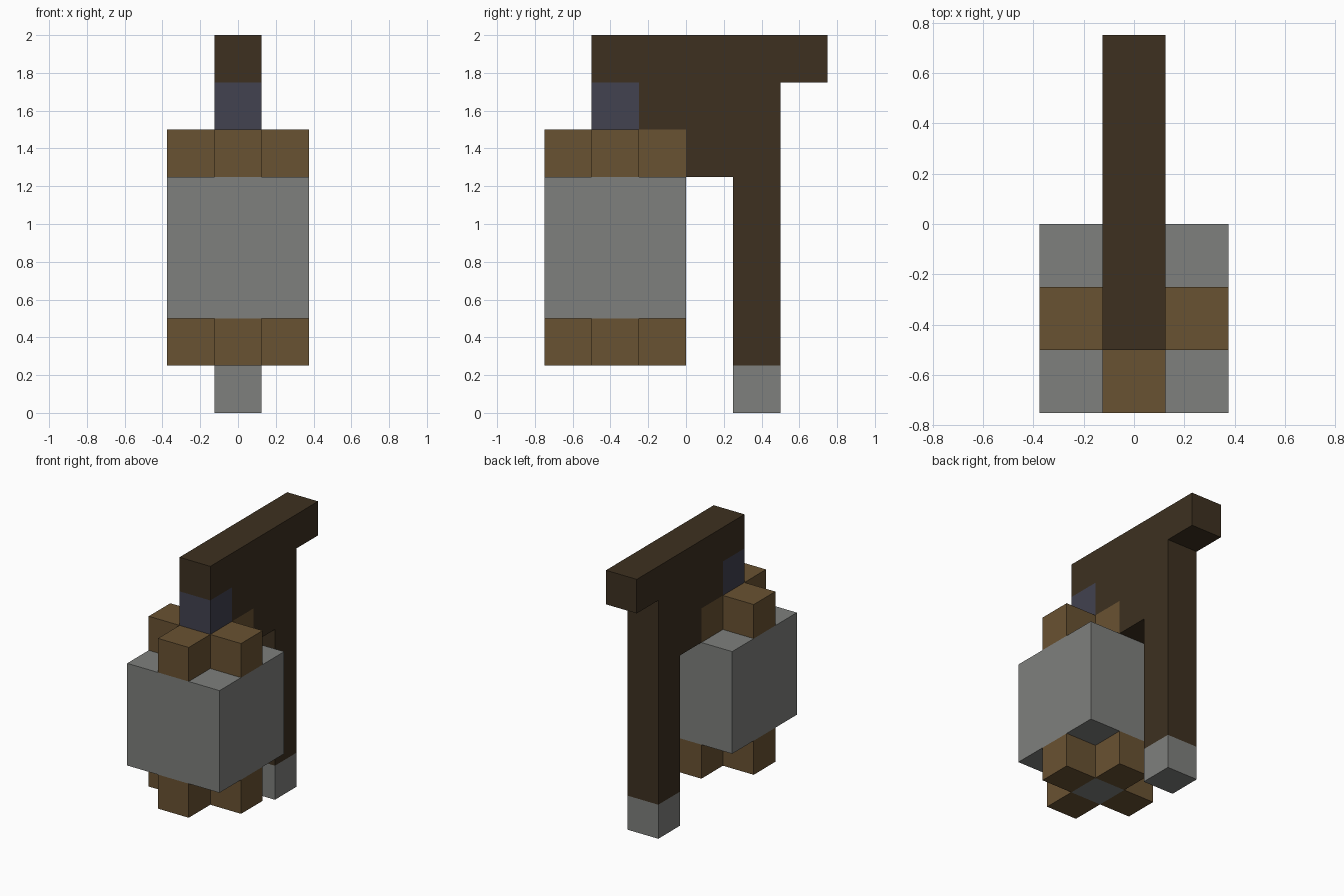
import bpy
import bmesh
from mathutils import Matrix, Vector

if "Cube" in bpy.data.objects:
    bpy.data.objects.remove(bpy.data.objects["Cube"], do_unlink=True)

U = 0.25  # edge of one block


def material(name, rgb):
    mat = bpy.data.materials.new(name)
    mat.use_nodes = True
    mat.diffuse_color = (*rgb, 1)
    bsdf = mat.node_tree.nodes["Principled BSDF"]
    bsdf.inputs["Base Color"].default_value = (*rgb, 1)
    bsdf.inputs["Roughness"].default_value = 0.9
    return mat


stone = material("stone grey", (0.21, 0.215, 0.205))
wood = material("light wood", (0.141, 0.084, 0.032))
dark_wood = material("dark wood", (0.047, 0.030, 0.0144))
slate = material("slate blue", (0.054, 0.054, 0.08))


def finish(name, bm, mat):
    bmesh.ops.recalc_face_normals(bm, faces=bm.faces)
    mesh = bpy.data.meshes.new(name)
    bm.to_mesh(mesh)
    bm.free()
    mesh.materials.append(mat)
    obj = bpy.data.objects.new(name, mesh)
    bpy.context.collection.objects.link(obj)
    return obj


def block(name, mat, centre, size=(1, 1, 1)):
    """Box with centre and size given in block units."""
    bm = bmesh.new()
    place = Matrix.Translation(Vector(centre) * U) @ Matrix.Diagonal((*(Vector(size) * U), 1))
    bmesh.ops.create_cube(bm, size=1, matrix=place)
    return finish(name, bm, mat)


# Wooden frame: side profile (y, z) in block units, extruded across x
profile = [(-2, 8), (-2, 7), (-1, 7), (-1, 6), (0, 6), (0, 5), (1, 5),
           (1, 1), (2, 1), (2, 7), (3, 7), (3, 8)]
bm = bmesh.new()
face = bm.faces.new([bm.verts.new((-U / 2, y * U, z * U)) for y, z in profile])
side = bmesh.ops.extrude_face_region(bm, geom=[face])
bmesh.ops.translate(bm, vec=(U, 0, 0),
                    verts=[v for v in side["geom"] if isinstance(v, bmesh.types.BMVert)])
finish("post_and_beam", bm, dark_wood)

# Stone foot of the post
block("post_foot", stone, (0, 1.5, 0.5))

# Hanging stone body and its link to the beam
block("stone_body", stone, (0, -1.5, 3.5), (3, 3, 3))
block("hanging_link", slate, (0, -1.5, 6.5))

# Cross of wooden blocks around a stone core, above and below the body
arms = {"front": (0, -1), "back": (0, 1), "left": (1, 0), "right": (-1, 0)}
for level, z in (("upper", 5.5), ("lower", 1.5)):
    block(level + "_core", stone, (0, -1.5, z))
    for direction, (dx, dy) in arms.items():
        block(f"{level}_{direction}_block", wood, (dx, -1.5 + dy, z))
